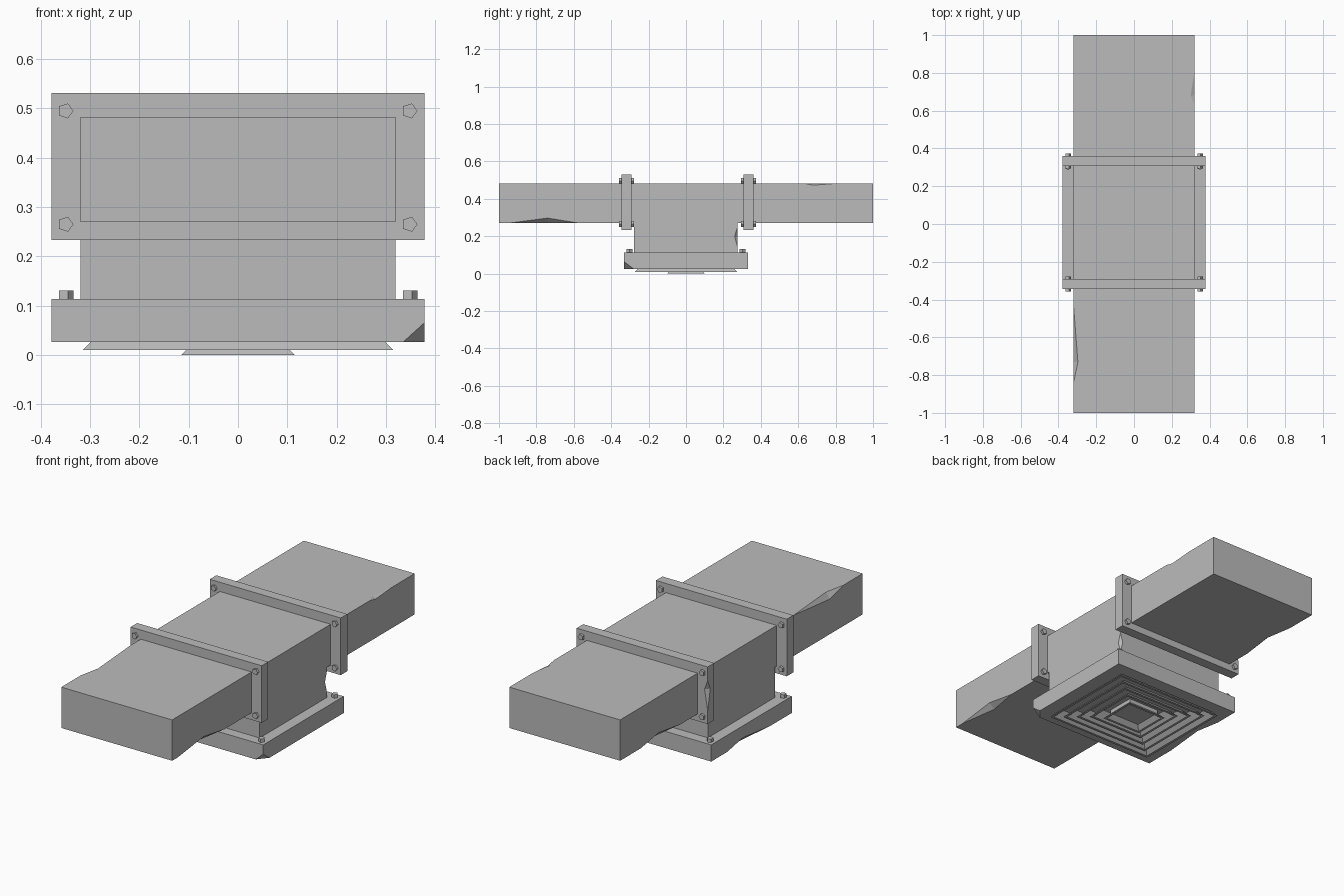
import bpy, bmesh, math
from mathutils import Vector

if "Cube" in bpy.data.objects:
    bpy.data.objects.remove(bpy.data.objects["Cube"], do_unlink=True)

metal = bpy.data.materials.new("galvanised_grey")
metal.use_nodes = True
GREY = (0.5, 0.5, 0.5, 1)
metal.diffuse_color = GREY
metal.node_tree.nodes["Principled BSDF"].inputs["Base Color"].default_value = GREY


def finish(name, bm):
    bmesh.ops.recalc_face_normals(bm, faces=bm.faces)
    mesh = bpy.data.meshes.new(name)
    bm.to_mesh(mesh)
    bm.free()
    mesh.materials.append(metal)
    obj = bpy.data.objects.new(name, mesh)
    bpy.context.collection.objects.link(obj)
    return obj


def box(name, lo, hi):
    bm = bmesh.new()
    bmesh.ops.create_cube(bm, size=1)
    for v in bm.verts:
        v.co = [(a + b) / 2 + c * (b - a) for a, b, c in zip(lo, hi, v.co)]
    return finish(name, bm)


def wedge(points, pivot_points):
    """Four-point cutter, enlarged about a pivot lying on the planes that must stay."""
    pts = [Vector(p) for p in points]
    pivot = sum((pts[i] for i in pivot_points), Vector()) / len(pivot_points)
    bm = bmesh.new()
    for p in pts:
        bm.verts.new(pivot + (p - pivot) * 1.6)
    bmesh.ops.convex_hull(bm, input=bm.verts)
    return finish("cutter", bm)


def edge_dent(start, end, apex_a, apex_b):
    return wedge((start, end, apex_a, apex_b), (2, 3))


def carve(obj, cutters):
    for cutter in cutters:
        mod = obj.modifiers.new("cut", "BOOLEAN")
        mod.operation = "DIFFERENCE"
        mod.solver = "EXACT"
        mod.object = cutter
        cutter.hide_render = True
    deps = bpy.context.evaluated_depsgraph_get()
    mesh = bpy.data.meshes.new_from_object(obj.evaluated_get(deps))
    obj.modifiers.clear()
    obj.data = mesh
    mesh.materials.clear()
    mesh.materials.append(metal)
    for cutter in cutters:
        bpy.data.objects.remove(cutter, do_unlink=True)


def bolt(name, centre, length, axis):
    bm = bmesh.new()
    bmesh.ops.create_cone(bm, cap_ends=True, segments=5, radius1=0.016,
                          radius2=0.016, depth=length)
    for v in bm.verts:
        x, y, z = v.co
        a = math.atan2(y, x)
        base = math.radians(90) if abs(a - math.pi / 2) < 0.01 else None
        # turn the pentagon so that one corner points to +x
        x, y = y, -x
        v.co = Vector(centre) + (Vector((x, z, y)) if axis == "y" else Vector((x, y, z)))
    return finish(name, bm)


def louvre(name, r, z, rise=0.035, wall=0.012, ratio=0.87):
    """Rectangular frame with a slanted section, wider at the bottom."""
    section = [(r, z), (r - rise, z + rise), (r - rise - wall, z + rise), (r - wall, z)]
    bm = bmesh.new()
    rings = [[bm.verts.new((sx * q, sy * (q - r * (1 - ratio)), h)) for q, h in section]
             for sx, sy in ((1, 1), (-1, 1), (-1, -1), (1, -1))]
    for i in range(4):
        a, b = rings[i], rings[(i + 1) % 4]
        for j in range(4):
            k = (j + 1) % 4
            bm.faces.new((a[j], a[k], b[k], b[j]))
    return finish(name, bm)


# Main duct with dented edges
W, LOW, TOP = 0.32, 0.27, 0.483
duct = box("duct", (-W, -1, LOW), (W, 1, TOP))
carve(duct, [
    edge_dent((W, -0.95, LOW), (W, -0.57, LOW), (W, -0.74, 0.297), (W - 0.03, -0.74, LOW)),
    edge_dent((-W, -0.84, TOP), (-W, -0.43, TOP), (-W, -0.73, TOP - 0.03), (-0.297, -0.73, TOP)),
    edge_dent((W, 0.63, TOP), (W, 0.81, TOP), (W, 0.68, TOP - 0.01), (0.3, 0.68, TOP)),
    edge_dent((-W, 0.5, LOW), (-W, 0.83, LOW), (-W, 0.68, LOW + 0.025), (-0.295, 0.68, LOW)),
])

# Drop box below the duct
body = box("drop_box", (-W, -0.278, 0.113), (W, 0.276, LOW))
carve(body, [edge_dent((W, 0.276, 0.14), (W, 0.276, 0.25), (W, 0.26, 0.2), (0.305, 0.276, 0.2))])

# Duct flanges with bolts through their corners
F = 0.378
flanges = {}
for side, y0, y1 in (("front", -0.345, -0.291), ("back", 0.307, 0.361)):
    flanges[side] = box(side + "_flange", (-F, y0, 0.233), (F, y1, 0.531))
    for x in (-0.35, 0.348):
        for z in (0.265, 0.495):
            bolt(side + "_flange_bolt", (x, (y0 + y1) / 2, z), 0.078, "y")
carve(flanges["back"], [edge_dent((-F, 0.361, 0.3), (-F, 0.361, 0.46),
                                  (-F, 0.34, 0.41), (-0.36, 0.361, 0.41))])

# Outlet base: recessed underneath, one chipped corner and one dented edge
D, B = 0.332, 0.026
base = box("outlet_base", (-F, -D, B), (F, D, 0.113))
carve(base, [
    box("cutter", (-0.3, -0.262, 0), (0.3, 0.262, 0.045)),
    wedge(((0.335, -D, B), (F, -0.28, B), (F, -D, 0.065), (F, -D, B)), (0, 1, 2)),
    edge_dent((-F, -0.16, B), (-F, 0.2, B), (-F, 0.07, B + 0.025), (-0.355, 0.07, B)),
])
for x in (-0.35, 0.348):
    for y in (-0.302, 0.302):
        bolt("base_bolt", (x, y, 0.115), 0.032, "z")

# Diffuser louvres and centre pan
for i in range(4):
    louvre("louvre", 0.315 - 0.05 * i, 0.01)
louvre("centre_louvre", 0.115, 0.0)
box("centre_pan", (-0.09, -0.075, 0.022), (0.09, 0.075, 0.045))
